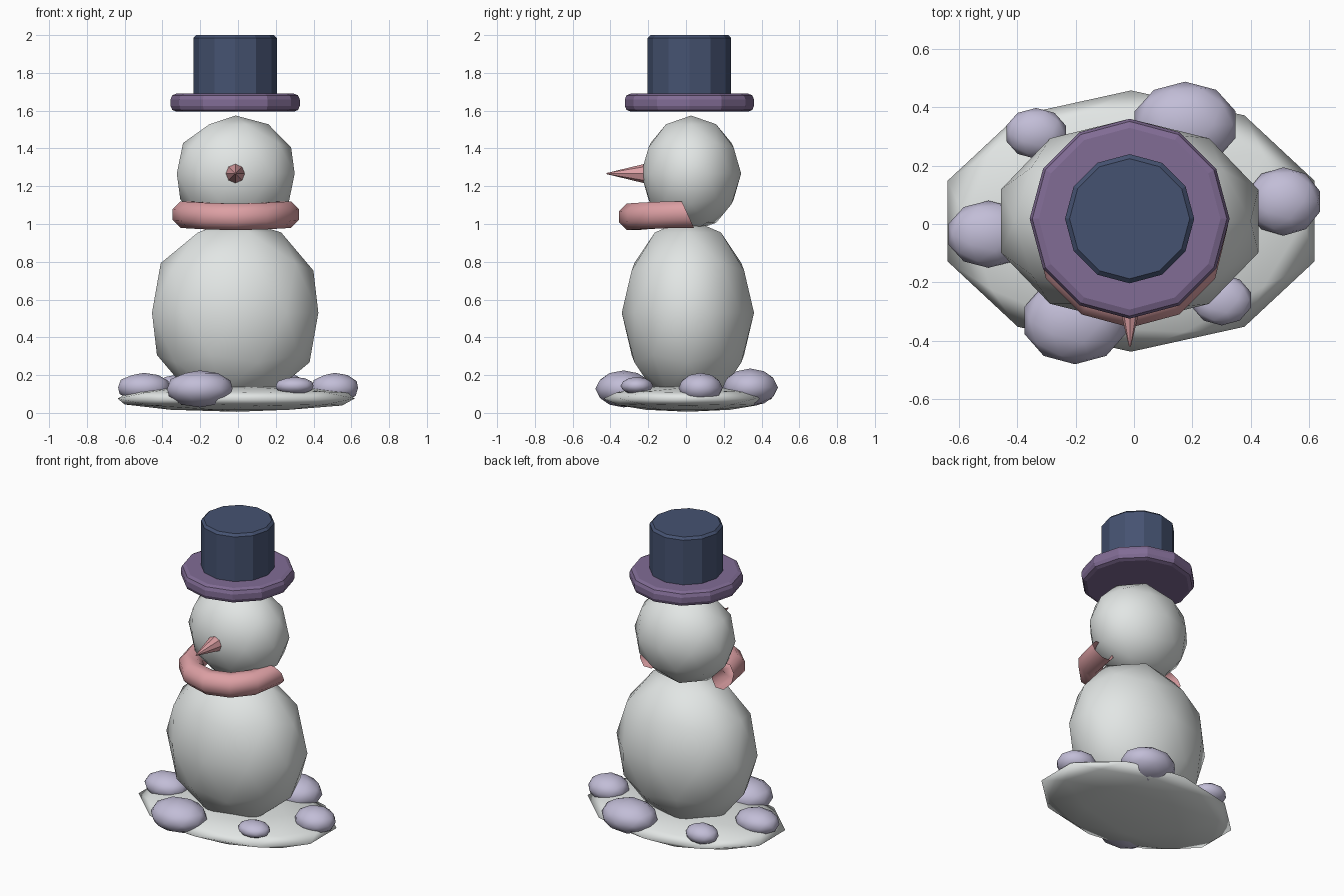
import bpy, bmesh
from math import cos, sin, radians, pi
from mathutils import Matrix, Vector

cube = bpy.data.objects.get("Cube")
if cube:
    bpy.data.objects.remove(cube, do_unlink=True)


def material(name, rgb):
    m = bpy.data.materials.new(name)
    m.use_nodes = True
    m.diffuse_color = (*rgb, 1)
    node = next(n for n in m.node_tree.nodes if n.type == 'BSDF_PRINCIPLED')
    node.inputs["Base Color"].default_value = (*rgb, 1)
    node.inputs["Roughness"].default_value = 0.8
    return m


snow = material("snow white", (0.76, 0.79, 0.78))
navy = material("hat navy", (0.06, 0.085, 0.165))
purple = material("brim purple", (0.22, 0.15, 0.30))
pink = material("scarf pink", (0.72, 0.35, 0.37))
lavender = material("stone lavender", (0.54, 0.51, 0.68))


def add(name, bm, mat, smooth):
    mesh = bpy.data.meshes.new(name)
    for f in bm.faces:
        f.smooth = smooth
    bm.to_mesh(mesh)
    bm.free()
    mesh.materials.append(mat)
    ob = bpy.data.objects.new(name, mesh)
    bpy.context.collection.objects.link(ob)
    return ob


def ball(name, centre, radii, mat):
    """Faceted ball stretched to the given half sizes."""
    bm = bmesh.new()
    bmesh.ops.create_icosphere(bm, subdivisions=2, radius=1)
    bm.transform(Matrix.Translation(centre) @ Matrix.Diagonal((*radii, 1)))
    return add(name, bm, mat, True)


def drum(name, radius, low, high, bevel, segments, mat):
    """Twelve-sided upright drum with bevelled rims."""
    bm = bmesh.new()
    bmesh.ops.create_cone(bm, cap_ends=True, segments=12, radius1=radius,
                          radius2=radius, depth=high - low)
    bm.transform(Matrix.Translation((-0.015, 0.018, (low + high) / 2)))
    ob = add(name, bm, mat, False)
    mod = ob.modifiers.new("rim", 'BEVEL')
    mod.width, mod.segments = bevel, segments
    mod.limit_method, mod.angle_limit = 'ANGLE', radians(50)
    return ob


# Snow mound, body and head
ball("snow_base", (-0.01, 0.01, 0.076), (0.66, 0.447, 0.07), snow)
ball("body", (-0.015, 0.01, 0.53), (0.463, 0.35, 0.5), snow)
ball("head", (-0.012, 0.027, 1.267), (0.328, 0.265, 0.307), snow)

# Stones around the mound
stones = [
    ((-0.335, 0.31, 0.14), (0.107, 0.087, 0.06)),
    ((0.175, 0.34, 0.135), (0.182, 0.147, 0.1)),
    ((0.512, 0.077, 0.132), (0.13, 0.117, 0.08)),
    ((-0.498, -0.035, 0.135), (0.144, 0.115, 0.077)),
    ((0.3, -0.26, 0.143), (0.105, 0.087, 0.047)),
    ((-0.202, -0.33, 0.127), (0.182, 0.15, 0.098)),
]
for i, (centre, radii) in enumerate(stones):
    ball(f"stone_{i + 1}", centre, radii, lavender)

# Hat
drum("hat_crown", 0.221, 1.66, 2.0, 0.015, 1, navy)
drum("hat_brim", 0.342, 1.595, 1.69, 0.03, 2, purple)

# Nose, pointing forward
bm = bmesh.new()
bmesh.ops.create_cone(bm, cap_ends=True, segments=8, radius1=0.056,
                      radius2=0.003, depth=0.22)
bm.transform(Matrix.Translation((-0.014, -0.31, 1.267)) @ Matrix.Rotation(pi / 2, 4, 'X'))
add("nose", bm, pink, False)

# Scarf: open tube around the front half of the neck
SIDES, STEPS = 8, 6
bm = bmesh.new()
rings = []
for s in range(STEPS + 1):
    a = pi + pi * s / STEPS
    out = Vector((cos(a), sin(a), 0))
    rise = 0.012 * cos(a) ** 2
    end = s in (0, STEPS)
    ring = []
    for k in range(SIDES):
        t = 2 * pi * (k + 0.5) / SIDES
        p = Vector((-0.012, -0.02, 1.038 + rise)) + out * (0.264 + 0.076 * cos(t))
        p.z += 0.076 * sin(t)
        if end:
            p.y += 0.03 - 0.035 * sin(t)
        ring.append(bm.verts.new(p))
    rings.append(ring)
for r0, r1 in zip(rings, rings[1:]):
    for k in range(SIDES):
        n = (k + 1) % SIDES
        bm.faces.new((r0[k], r1[k], r1[n], r0[n]))
bmesh.ops.recalc_face_normals(bm, faces=bm.faces)
add("scarf", bm, pink, True)
